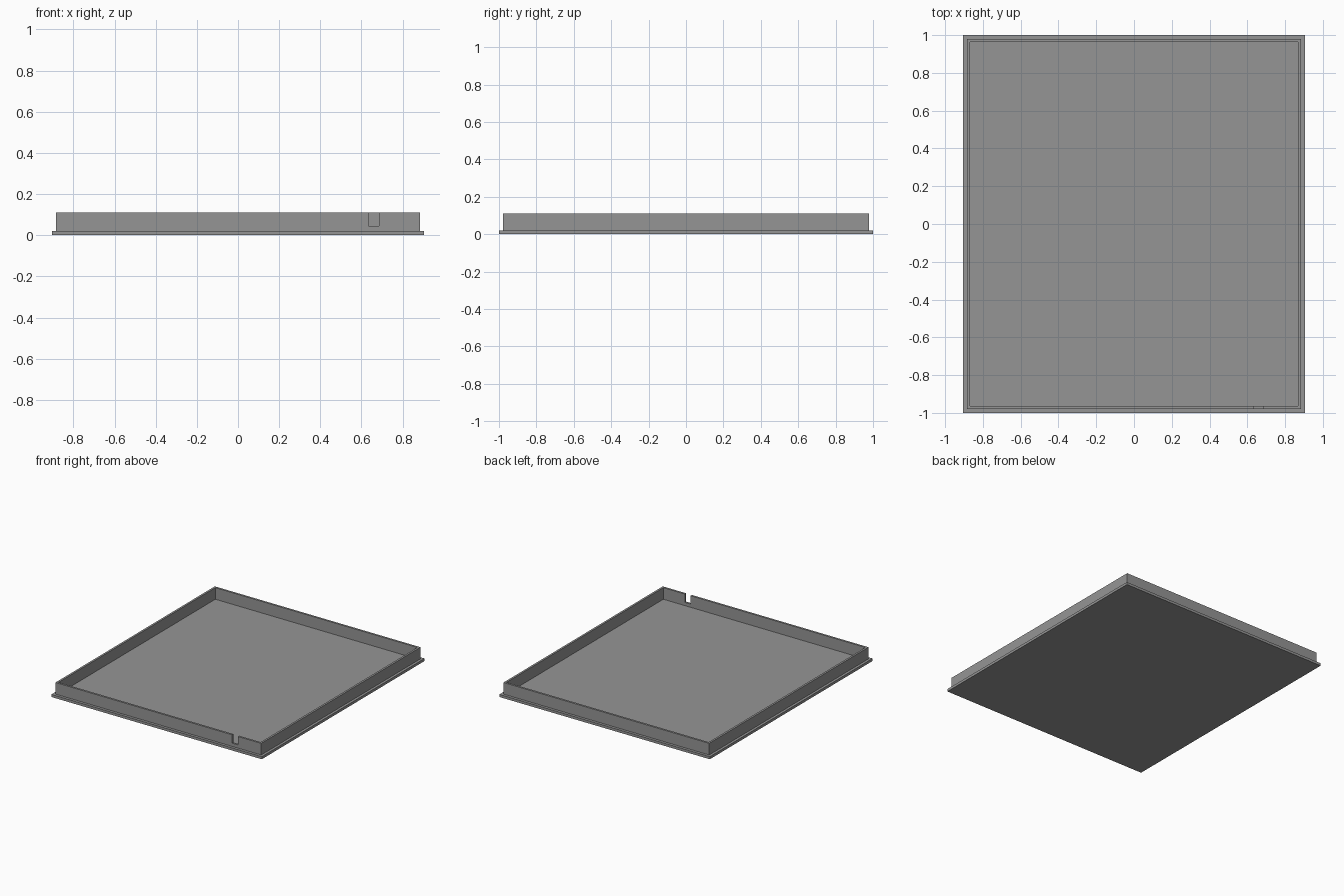
import bpy
import bmesh

if "Cube" in bpy.data.objects:
    bpy.data.objects.remove(bpy.data.objects["Cube"])

grey = bpy.data.materials.new("plain grey")
grey.diffuse_color = (0.30, 0.30, 0.30, 1)
grey.use_nodes = True
grey.node_tree.nodes["Principled BSDF"].inputs["Base Color"].default_value = grey.diffuse_color

BASE_T, TOP = 0.02, 0.11      # base thickness, overall height
WX, WY = 0.885, 0.979         # wall outer half sizes
WALL = 0.016                  # wall thickness


def box(name, x, y, z):
    """Box spanning the given (min, max) ranges."""
    bm = bmesh.new()
    bmesh.ops.create_cube(bm, size=1)
    for v in bm.verts:
        v.co = [r[0] if c < 0 else r[1] for c, r in zip(v.co, (x, y, z))]
    mesh = bpy.data.meshes.new(name)
    bm.to_mesh(mesh)
    bm.free()
    mesh.materials.append(grey)
    obj = bpy.data.objects.new(name, mesh)
    bpy.context.collection.objects.link(obj)
    return obj


def cut(target, cutter):
    mod = target.modifiers.new(cutter.name, 'BOOLEAN')
    mod.operation = 'DIFFERENCE'
    mod.solver = 'EXACT'
    mod.object = cutter
    cutter.hide_render = True
    cutter.hide_set(True)


# Flat base plate with a small lip beyond the wall
box("base_plate", (-0.905, 0.905), (-1, 1), (0, BASE_T))

# Rim wall, hollowed out, with a cable notch in the front side
rim = box("rim_wall", (-WX, WX), (-WY, WY), (BASE_T, TOP))
cut(rim, box("hollow_cutter", (WALL - WX, WX - WALL), (WALL - WY, WY - WALL), (-0.1, 0.3)))
cut(rim, box("notch_cutter", (0.635, 0.685), (-1.1, -0.9), (0.045, 0.3)))
